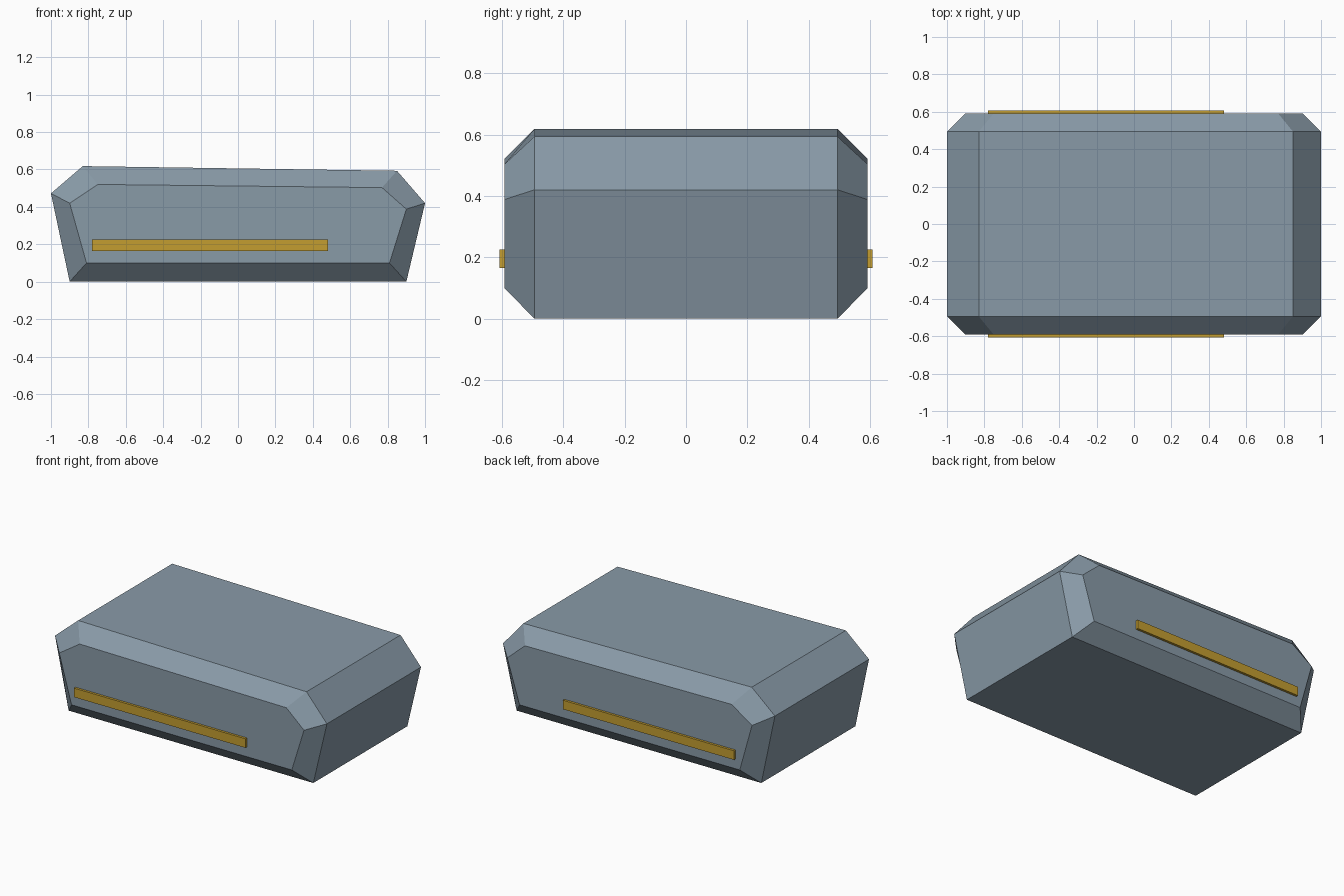
import bpy, bmesh

if "Cube" in bpy.data.objects:
    bpy.data.objects.remove(bpy.data.objects["Cube"], do_unlink=True)


def make_material(name, color):
    mat = bpy.data.materials.new(name)
    mat.use_nodes = True
    mat.diffuse_color = color
    mat.node_tree.nodes["Principled BSDF"].inputs["Base Color"].default_value = color
    return mat


def make_object(name, bm, mat):
    bmesh.ops.recalc_face_normals(bm, faces=bm.faces)
    mesh = bpy.data.meshes.new(name)
    bm.to_mesh(mesh)
    bm.free()
    mesh.materials.append(mat)
    obj = bpy.data.objects.new(name, mesh)
    bpy.context.collection.objects.link(obj)
    return obj


def loft(name, rings, mat):
    """Join equal-sized rings of points in order and cap both ends."""
    bm = bmesh.new()
    loops = [[bm.verts.new(p) for p in ring] for ring in rings]
    n = len(loops[0])
    for a, b in zip(loops, loops[1:]):
        for i in range(n):
            j = (i + 1) % n
            bm.faces.new((a[i], a[j], b[j], b[i]))
    bm.faces.new(loops[0])
    bm.faces.new(loops[-1])
    return make_object(name, bm, mat)


def box(name, lo, hi, mat):
    bm = bmesh.new()
    bmesh.ops.create_cube(bm, size=1)
    for v in bm.verts:
        v.co = [(a + b) / 2 + c * (b - a) for a, b, c in zip(lo, hi, v.co)]
    return make_object(name, bm, mat)


blue_grey = make_material("blue grey", (0.25, 0.325, 0.39, 1))
gold = make_material("gold", (0.55, 0.34, 0.03, 1))

# Hull: wide middle section tapering to a smaller outline at front and back
wide = [(-0.9, 0), (0.9, 0), (1, 0.42), (0.85, 0.593), (-0.83, 0.618), (-1, 0.472)]
narrow = [(-0.81, 0.1), (0.81, 0.1), (0.9, 0.388), (0.77, 0.503), (-0.75, 0.52), (-0.9, 0.42)]
sections = [(-0.592, narrow), (-0.494, wide), (0.494, wide), (0.592, narrow)]
loft("hull", [[(x, y, z) for x, z in outline] for y, outline in sections], blue_grey)

# Trim strips along the front and back
for name, y0, y1 in (("front_strip", -0.608, -0.585), ("back_strip", 0.585, 0.608)):
    box(name, (-0.78, y0, 0.165), (0.48, y1, 0.225), gold)
